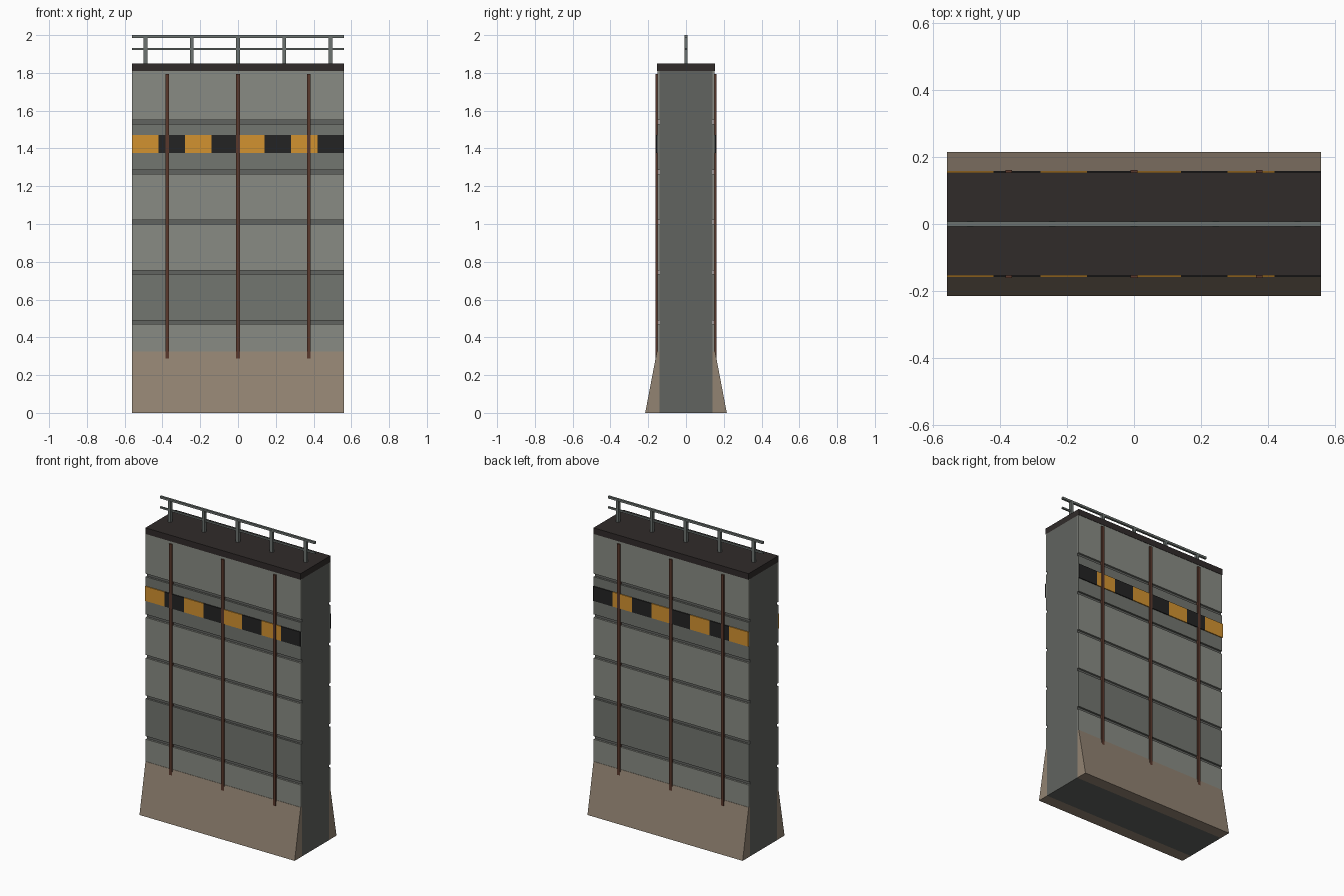
import bpy, bmesh

if "Cube" in bpy.data.objects:
    bpy.data.objects.remove(bpy.data.objects["Cube"])

def mat(name, r, g, b):
    m = bpy.data.materials.new(name)
    m.diffuse_color = (r, g, b, 1)
    m.use_nodes = True
    m.node_tree.nodes["Principled BSDF"].inputs["Base Color"].default_value = m.diffuse_color
    return m

CORE = mat("dark_concrete", 0.12, 0.125, 0.115)
LIGHT = mat("light_concrete", 0.25, 0.26, 0.23)
DARK = mat("mid_concrete", 0.17, 0.18, 0.16)
DIRT = mat("dirt", 0.29, 0.23, 0.17)
CAP = mat("cap_dark", 0.03, 0.024, 0.023)
RUST = mat("rust", 0.10, 0.04, 0.025)
STEEL = mat("steel", 0.15, 0.17, 0.16)
AMBER = mat("amber", 0.65, 0.29, 0.03)
BLACK = mat("black", 0.017, 0.017, 0.017)

W = 0.56  # half width of the wall

def prism(name, profile, x0, x1, m):
    """Extrude a (y, z) profile along x."""
    bm = bmesh.new()
    face = bm.faces.new([bm.verts.new((x0, y, z)) for y, z in profile])
    ext = bmesh.ops.extrude_face_region(bm, geom=[face])
    moved = [v for v in ext["geom"] if isinstance(v, bmesh.types.BMVert)]
    bmesh.ops.translate(bm, verts=moved, vec=(x1 - x0, 0, 0))
    bmesh.ops.recalc_face_normals(bm, faces=bm.faces)
    me = bpy.data.meshes.new(name)
    bm.to_mesh(me)
    bm.free()
    me.materials.append(m)
    ob = bpy.data.objects.new(name, me)
    bpy.context.collection.objects.link(ob)
    return ob

def box(name, x0, x1, y0, y1, z0, z1, m):
    return prism(name, [(y0, z0), (y1, z0), (y1, z1), (y0, z1)], x0, x1, m)

# Wall core and cap
box("wall_core", -W, W, -0.14, 0.14, 0, 1.81, CORE)
box("wall_cap", -W, W, -0.154, 0.154, 1.81, 1.85, CAP)

# Both faces carry the same parts
for side, s in (("front", -1), ("back", 1)):
    # Flared footing
    prism(f"{side}_footing", [(s * 0.14, 0), (s * 0.216, 0), (s * 0.154, 0.325), (s * 0.14, 0.325)],
          -W, W, DIRT)

    # Facing panels separated by open seams
    seams = [0.48 + 0.265 * i for i in range(5)]
    edges = [0.315] + seams + [1.82]
    for i in range(6):
        box(f"{side}_panel_{i}", -W, W, s * 0.14, s * 0.152,
            edges[i] + 0.01, edges[i + 1] - 0.01, DARK if i in (1, 4) else LIGHT)

    # Warning stripe blocks
    for i in range(8):
        x = -W + 0.14 * i
        box(f"{side}_stripe_{i}", x, x + 0.14, s * 0.15, s * 0.158, 1.375, 1.47,
            BLACK if i % 2 else AMBER)

    # Vertical rusty strips
    for i, x in enumerate((-0.375, 0, 0.375)):
        box(f"{side}_rust_strip_{i}", x - 0.01, x + 0.01, s * 0.146, s * 0.161, 0.285, 1.795, RUST)

# Railing
for i in range(5):
    x = -0.49 + 0.245 * i
    box(f"rail_post_{i}", x - 0.01, x + 0.01, -0.009, 0.009, 1.85, 1.99, STEEL)
box("top_rail", -W, W, -0.007, 0.007, 1.986, 2.0, STEEL)
box("middle_rail", -W, W, -0.005, 0.005, 1.92, 1.931, STEEL)
